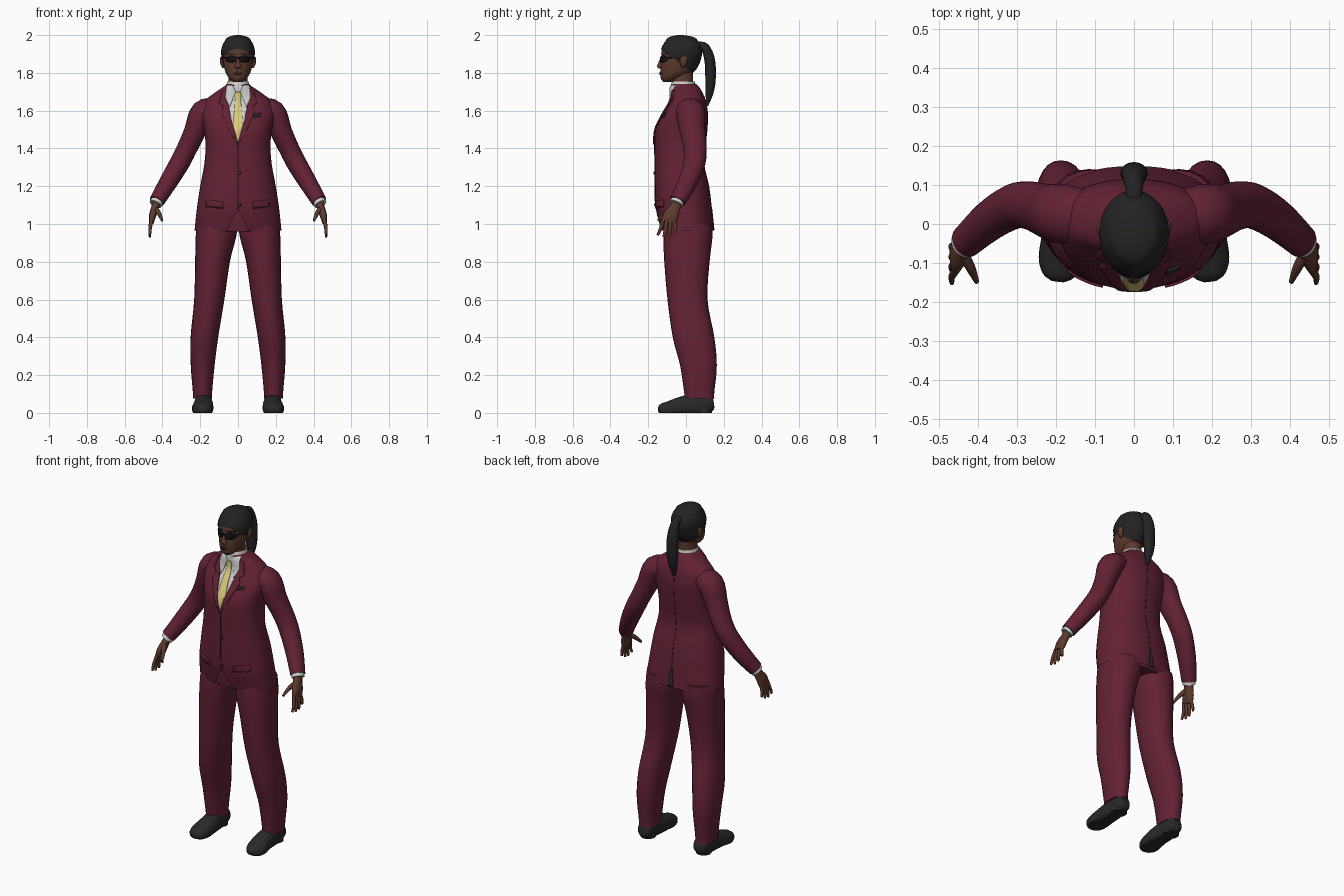
import bpy, bmesh, math
from mathutils import Vector
from mathutils.bvhtree import BVHTree

cube = bpy.data.objects.get("Cube")
if cube:
    bpy.data.objects.remove(cube, do_unlink=True)


def material(name, r, g, b):
    m = bpy.data.materials.new(name)
    m.use_nodes = True
    m.diffuse_color = (r, g, b, 1)
    bsdf = m.node_tree.nodes["Principled BSDF"]
    bsdf.inputs["Base Color"].default_value = (r, g, b, 1)
    bsdf.inputs["Roughness"].default_value = 0.8
    return m


SUIT = material("maroon cloth", .125, .016, .034)
SEAM = material("dark maroon seam", .05, .007, .014)
SKIN = material("brown skin", .11, .043, .026)
LIPS = material("dark lips", .075, .024, .018)
HAIR = material("black hair", .017, .017, .018)
SHOE = material("charcoal leather", .022, .022, .023)
LENS = material("black lens", .006, .006, .007)
SHIRT = material("white shirt", .62, .62, .6)
TIE = material("yellow tie", .72, .6, .2)


def finish(name, bm, mat):
    mesh = bpy.data.meshes.new(name)
    bm.to_mesh(mesh)
    bm.free()
    mesh.materials.append(mat)
    obj = bpy.data.objects.new(name, mesh)
    bpy.context.collection.objects.link(obj)
    bpy.ops.object.select_all(action="DESELECT")
    obj.select_set(True)
    bpy.context.view_layer.objects.active = obj
    bpy.ops.object.shade_smooth_by_angle(angle=math.radians(50))
    return obj


def smooth_rows(rows, steps):
    """Catmull-Rom interpolation through rows of (x, y, z, radius u, radius v)."""
    pts = [Vector(r) for r in rows]
    pts = [pts[0]] + pts + [pts[-1]]
    out = []
    for a, b, c, d in zip(pts, pts[1:], pts[2:], pts[3:]):
        for i in range(steps):
            t = i / steps
            out.append(b + (c - a) * (t / 2) + (a * 2 - b * 5 + c * 4 - d) * (t * t / 2)
                       + (b * 3 - a - c * 3 + d) * (t ** 3 / 2))
    return out + [pts[-1]]


def loft_mesh(rows, ref=None, side=1, power=2, sides=24, steps=4, grow=0, caps=True):
    """Rings are level, or follow the path when a reference axis is given."""
    rows = smooth_rows(rows, steps)
    centres = [Vector(r[:3]) for r in rows]
    bm = bmesh.new()
    rings = []
    for i, row in enumerate(rows):
        u, v = Vector((1, 0, 0)), Vector((0, 1, 0))
        if ref:
            t = (centres[min(i + 1, len(rows) - 1)] - centres[max(i - 1, 0)]).normalized()
            v = Vector(ref)
            v = (v - t * v.dot(t)).normalized()
            u = v.cross(t)
        ring = []
        for k in range(sides):
            a = math.tau * k / sides
            c, s = math.cos(a), math.sin(a)
            p = centres[i] + u * math.copysign(abs(c) ** (2 / power), c) * (row[3] + grow) \
                + v * math.copysign(abs(s) ** (2 / power), s) * (row[4] + grow)
            ring.append(bm.verts.new((p.x * side, p.y, max(p.z, 0))))
        rings.append(ring)
    for lo, hi in zip(rings, rings[1:]):
        for k in range(sides):
            j = (k + 1) % sides
            bm.faces.new((lo[k], lo[j], hi[j], hi[k]))
    if caps:
        bm.faces.new(rings[0])
        bm.faces.new(rings[-1])
    bmesh.ops.recalc_face_normals(bm, faces=bm.faces)
    return bm


def loft(name, rows, mat, **options):
    return finish(name, loft_mesh(rows, **options), mat)


def cut(bm, point, normal):
    bmesh.ops.bisect_plane(bm, geom=bm.verts[:] + bm.edges[:] + bm.faces[:],
                           plane_co=point, plane_no=normal)


def patch(name, outline, mat, tree, lift=.004, back=False, side=1):
    """Thin plate: an (x, z) outline wrapped onto the front or back of a surface."""
    bm = bmesh.new()
    bm.faces.new([bm.verts.new((x * side, 0, z)) for x, z in outline])
    for axis in (0, 2):
        values = [v.co[axis] for v in bm.verts]
        normal = Vector((axis == 0, 0, axis == 2))
        at = min(values) + .015
        while at < max(values):
            cut(bm, normal * at, normal)
            at += .015
    way = -1 if back else 1
    for v in bm.verts:
        hit = tree.ray_cast(Vector((v.co.x, -way, v.co.z)), Vector((0, way, 0)))[0]
        if hit is None:
            hit = tree.find_nearest(Vector((v.co.x, -way * .1, v.co.z)))[0]
        v.co = hit - Vector((0, way * lift, 0))
    bm.normal_update()
    if sum(f.normal.y * f.calc_area() for f in bm.faces) * way > 0:
        bmesh.ops.reverse_faces(bm, faces=bm.faces)
    obj = finish(name, bm, mat)
    obj.modifiers.new("thickness", "SOLIDIFY").thickness = lift
    return obj


def oval(x, z, rx, rz):
    return [(x + rx * math.cos(math.tau * k / 20), z + rz * math.sin(math.tau * k / 20))
            for k in range(20)]


def box(x, z, w, h, slope=0):
    return [(x - w, z - h), (x + w, z - h + slope), (x + w, z + h + slope), (x - w, z + h)]


# Jacket body with cutaway front hem
jacket = loft_mesh([
    (0, .008, .965, .23, .14), (0, -.012, 1.08, .218, .148), (0, -.022, 1.2, .2, .143),
    (0, -.035, 1.32, .178, .13), (0, -.032, 1.42, .172, .135), (0, -.025, 1.5, .18, .137),
    (0, -.005, 1.58, .195, .12), (0, .01, 1.65, .175, .095), (0, .005, 1.69, .13, .085),
    (0, -.005, 1.725, .078, .075), (0, -.01, 1.74, .06, .065)],
    power=2.3, sides=48, caps=False)
body = BVHTree.FromBMesh(jacket)
for s in (1, -1):
    cut(jacket, (0, 0, 1.08), (s, 0, .5))
gone = [f for f in jacket.faces if f.calc_center_median().y < 0
        and abs(f.calc_center_median().x) < (1.08 - f.calc_center_median().z) * .5]
bmesh.ops.delete(jacket, geom=gone, context="FACES")
finish("jacket_body", jacket, SUIT)

# Shirt front, tie and jacket details
patch("shirt_front", [(0, 1.43), (.035, 1.55), (.06, 1.7), (.04, 1.73), (-.04, 1.73),
                      (-.06, 1.7), (-.035, 1.55)], SHIRT, body, .002)
patch("tie", [(0, 1.43), (.026, 1.53), (.014, 1.67), (.02, 1.7), (-.02, 1.7),
              (-.014, 1.67), (-.026, 1.53)], TIE, body, .007)
patch("front_seam", box(0, 1.25, .002, .17), SEAM, body, .002)
patch("back_vent", [(-.018, .968), (.018, .968), (.004, 1.08), (-.004, 1.08)],
      SHOE, body, .003, back=True)
patch("back_seam", box(0, 1.38, .0015, .3), SEAM, body, .0015, back=True)
for z in (1.1, 1.27):
    patch("button", oval(.008, z, .008, .008), SHOE, body, .006)
patch("pocket_square", [(.08, 1.565), (.12, 1.572), (.115, 1.59), (.1, 1.582), (.09, 1.588)],
      SHOE, body, .006)

# Pelvis and collar band
loft("trouser_waist", [(0, .008, .96, .2, .125), (0, 0, 1.04, .2, .125), (0, -.01, 1.14, .185, .12)],
     SUIT, power=2.3)
loft("collar_band", [(0, -.01, 1.69, .068, .072), (0, -.014, 1.73, .062, .066),
                     (0, -.014, 1.755, .055, .06)], SHIRT, caps=False)

# Head, neck and hair
loft("neck", [(0, -.005, 1.66, .055, .055), (0, -.018, 1.74, .05, .055),
              (0, -.022, 1.82, .052, .06)], SKIN)
HEAD = [(0, -.088, 1.752, .024, .032), (0, -.08, 1.77, .045, .053), (0, -.052, 1.8, .065, .083),
        (0, -.037, 1.84, .076, .098), (0, -.028, 1.88, .081, .103), (0, -.024, 1.92, .083, .104),
        (0, -.022, 1.96, .07, .087), (0, -.025, 1.984, .045, .057), (0, -.03, 1.994, .008, .01)]
head = loft_mesh(HEAD, sides=32)
face = BVHTree.FromBMesh(head)
finish("head", head, SKIN)
hair = loft_mesh(HEAD, sides=32, grow=.006)
bmesh.ops.bisect_plane(hair, geom=hair.verts[:] + hair.edges[:] + hair.faces[:],
                       plane_co=(0, -.125, 1.92), plane_no=(0, .75, 1), clear_inner=True)
for v in hair.verts:
    v.co.z += .006 * (v.co.z > 1.97)
finish("hair_cap", hair, HAIR)
loft("ponytail", [(0, .06, 1.945, .02, .02), (0, .1, 1.935, .024, .024), (0, .125, 1.87, .028, .032),
                  (0, .13, 1.78, .028, .035), (0, .125, 1.7, .022, .028),
                  (0, .112, 1.625, .005, .008)], HAIR, ref=(1, 0, 0))
loft("nose", [(0, -.125, 1.885, .007, .008), (0, -.135, 1.85, .011, .013),
              (0, -.135, 1.832, .019, .018), (0, -.13, 1.822, .012, .01)], SKIN, sides=12)
patch("lips", oval(0, 1.796, .024, .008), LIPS, face, .005)
patch("glasses_bridge", box(0, 1.88, .012, .003), LENS, face, .008)

# Mirrored parts
for s, label in ((1, "left"), (-1, "right")):
    def part(name, rows, mat, **options):
        return loft(label + "_" + name, rows, mat, side=s, **options)

    def plate(name, outline, mat, tree=body, lift=.004):
        patch(label + "_" + name, outline, mat, tree, lift, side=s)

    # Glasses, brows and ears
    plate("lens", oval(.036, 1.873, .028, .018), LENS, face, .007)
    plate("brow", box(.038, 1.9, .022, .003), HAIR, face, .003)
    part("glasses_arm", [(.062, -.1, 1.88, .003, .004), (.08, -.06, 1.88, .003, .004),
                         (.088, -.01, 1.878, .003, .004)], LENS, ref=(0, 0, 1), sides=8)
    part("ear", [(.078, -.015, 1.825, .005, .008), (.084, -.014, 1.85, .01, .017),
                 (.086, -.01, 1.878, .009, .02), (.082, -.008, 1.89, .004, .01)], SKIN, sides=12)

    # Collar point, lapel and pocket flap
    plate("collar_point", [(.012, 1.7), (.045, 1.62), (.068, 1.67), (.06, 1.735), (.03, 1.735)],
          SHIRT, lift=.008)
    plate("lapel", [(0, 1.42), (.04, 1.48), (.09, 1.6), (.075, 1.625), (.1, 1.64), (.082, 1.71),
                    (.062, 1.71), (.06, 1.66), (.035, 1.55)], SUIT, lift=.007)
    plate("pocket_flap", box(.125, 1.1, .045, .017, .012), SUIT, lift=.007)
    plate("pocket_seam", box(.125, 1.081, .045, .002, .012), SEAM, lift=.003)

    # Sleeve, cuff and hand
    part("sleeve", [(.11, .02, 1.61, .055, .065), (.182, .025, 1.588, .07, .077),
                    (.228, .035, 1.49, .058, .068), (.265, .047, 1.41, .054, .062),
                    (.308, .045, 1.325, .053, .058), (.37, .008, 1.22, .048, .052),
                    (.43, -.045, 1.12, .04, .043)], SUIT, ref=(0, 1, 0))
    part("cuff", [(.42, -.037, 1.135, .034, .036), (.437, -.052, 1.105, .034, .037)],
         SHIRT, ref=(0, 1, 0))
    part("palm", [(.428, -.045, 1.12, .022, .026), (.44, -.06, 1.085, .02, .03),
                  (.452, -.08, 1.045, .019, .04), (.458, -.092, 1.01, .013, .038)],
         SKIN, ref=(0, 1, 0), power=2.4, sides=16)
    for i, name in enumerate(("index", "middle", "ring", "little")):
        y, drop = -.118 + .018 * i, (.075, .085, .08, .062)[i]
        tip = y - .032 + .014 * i
        part(name + "_finger", [(.455, y, 1.03, .01, .01),
                                (.466, (y + tip) / 2, 1.015 - drop / 2, .009, .01),
                                (.466, tip, 1.015 - drop, .006, .007)],
             SKIN, ref=(0, 1, 0), sides=10)
    part("thumb", [(.44, -.07, 1.085, .014, .016), (.418, -.112, 1.055, .012, .013),
                   (.402, -.148, 1.018, .006, .007)], SKIN, ref=(0, 1, 0), sides=10)

    # Trouser leg and shoe
    part("trouser_leg", [(.188, .072, .075, .05, .078), (.188, .07, .11, .051, .08),
                         (.187, .066, .25, .063, .097), (.178, .04, .4, .073, .11),
                         (.152, .008, .6, .08, .106), (.135, .005, .8, .092, .12),
                         (.117, .01, .93, .107, .13), (.11, .01, 1, .108, .128)],
         SUIT, power=2.2)
    part("shoe", [(.185, .147, .052, .025, .022), (.185, .13, .05, .042, .045),
                  (.184, .06, .045, .046, .06), (.183, -.02, .035, .052, .052),
                  (.188, -.09, .022, .056, .04), (.193, -.13, .018, .042, .03),
                  (.195, -.146, .016, .018, .014)], SHOE, ref=(0, 0, 1), power=2.4)
    part("shoe_heel", [(.185, .095, 0, .042, .042), (.185, .095, .03, .042, .044)],
         SHOE, steps=1)
